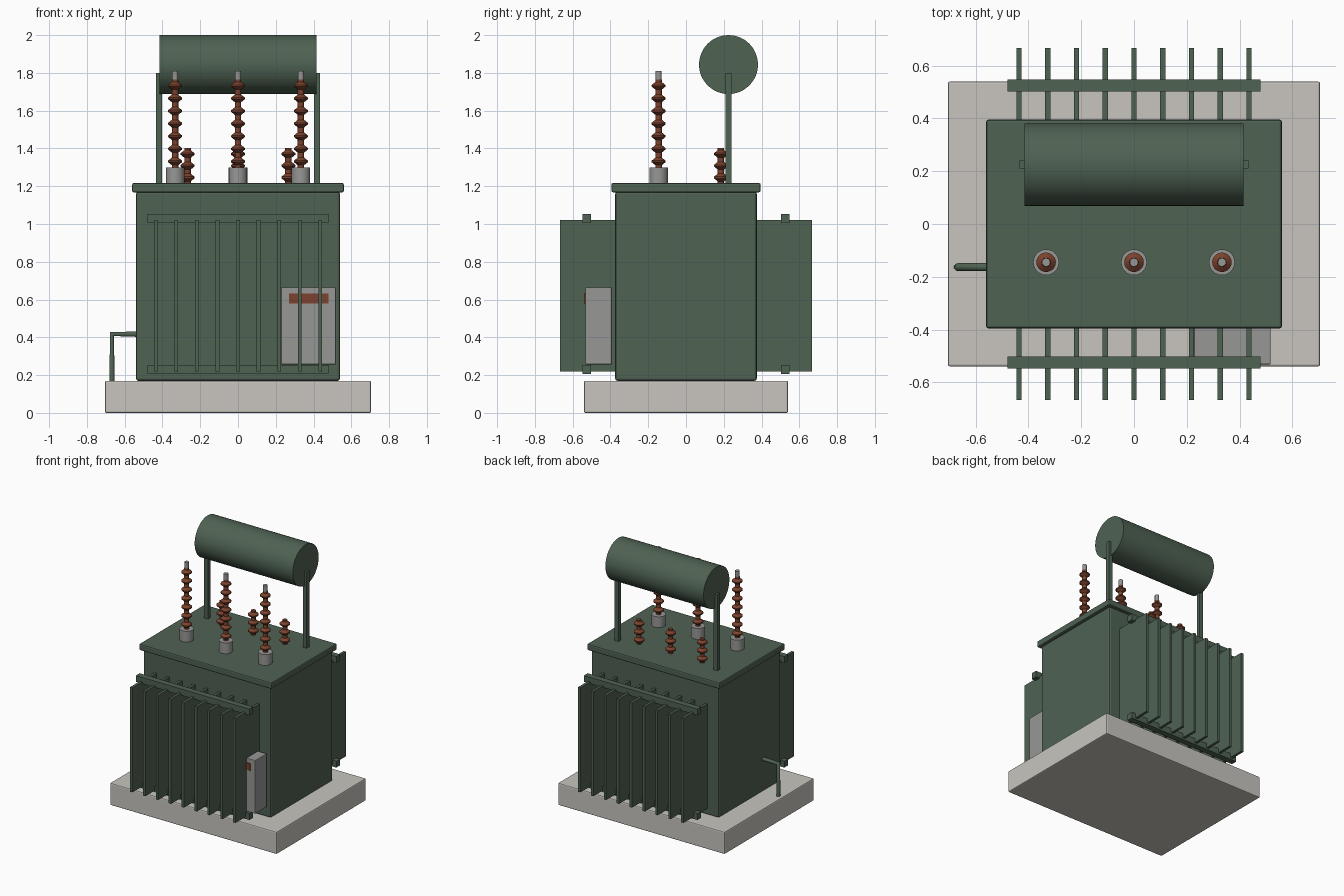
import bpy, bmesh, math
from mathutils import Vector

if "Cube" in bpy.data.objects:
    bpy.data.objects.remove(bpy.data.objects["Cube"], do_unlink=True)


def material(name, rgb):
    m = bpy.data.materials.new(name)
    m.use_nodes = True
    m.diffuse_color = (*rgb, 1)
    bsdf = m.node_tree.nodes["Principled BSDF"]
    bsdf.inputs["Base Color"].default_value = (*rgb, 1)
    bsdf.inputs["Roughness"].default_value = 0.6
    return m


GREEN = material("dark green paint", (0.078, 0.122, 0.086))
CONCRETE = material("pale concrete", (0.58, 0.56, 0.52))
GREY = material("grey metal", (0.31, 0.31, 0.305))
BROWN = material("brown porcelain", (0.2, 0.055, 0.027))


def add(name, bm, mat, smooth=False):
    mesh = bpy.data.meshes.new(name)
    bmesh.ops.recalc_face_normals(bm, faces=bm.faces)
    bm.to_mesh(mesh)
    bm.free()
    obj = bpy.data.objects.new(name, mesh)
    bpy.context.collection.objects.link(obj)
    mesh.materials.append(mat)
    if smooth:
        bpy.ops.object.select_all(action="DESELECT")
        obj.select_set(True)
        bpy.context.view_layer.objects.active = obj
        bpy.ops.object.shade_smooth_by_angle(angle=math.radians(35))
    return obj


def box(name, lo, hi, mat, bevel=0):
    lo, hi = Vector(lo), Vector(hi)
    bm = bmesh.new()
    bmesh.ops.create_cube(bm, size=1)
    bmesh.ops.scale(bm, vec=hi - lo, verts=bm.verts)
    bmesh.ops.translate(bm, vec=(lo + hi) / 2, verts=bm.verts)
    obj = add(name, bm, mat)
    if bevel:
        mod = obj.modifiers.new("rounded edges", "BEVEL")
        mod.width, mod.segments = bevel, 2
    return obj


def lathe(name, profile, place, mat, sides=20, axis="Z"):
    """Spin (radius, height) points about an axis and cap both ends."""
    bm = bmesh.new()
    rings = [[bm.verts.new((r * math.cos(math.tau * i / sides),
                            r * math.sin(math.tau * i / sides), z))
              for i in range(sides)] for r, z in profile]
    for a, b in zip(rings, rings[1:]):
        for i in range(sides):
            j = (i + 1) % sides
            bm.faces.new((a[i], a[j], b[j], b[i]))
    bm.faces.new(rings[0])
    bm.faces.new(rings[-1])
    obj = add(name, bm, mat, True)
    obj.location = place
    if axis == "X":
        obj.rotation_euler.y = math.pi / 2
    return obj


def insulator(name, x, y, z, height, sheds):
    """Stack of double-cone sheds on a thin core."""
    step = height / sheds
    profile = [(0.017, 0)]
    for i in range(sheds):
        mid = (i + 0.5) * step
        profile += [(0.017, mid - 0.02), (0.037, mid - 0.004),
                    (0.037, mid + 0.004), (0.017, mid + 0.02)]
    profile.append((0.017, height))
    lathe(name, profile, (x, y, z), BROWN)


# Plinth, tank and lid
box("concrete_plinth", (-0.705, -0.54, 0), (0.705, 0.54, 0.17), CONCRETE, 0.008)
box("tank", (-0.54, -0.375, 0.17), (0.54, 0.375, 1.17), GREEN, 0.012)
box("tank_lid", (-0.56, -0.395, 1.168), (0.56, 0.395, 1.217), GREEN, 0.008)

# Radiator fins and header pipes, front and back
for side, label in ((-1, "front"), (1, "back")):
    for i in range(9):
        x = (i - 4) * 0.109
        y0, y1 = sorted((side * 0.37, side * 0.667))
        box(f"{label}_fin_{i + 1}", (x - 0.01, y0, 0.22), (x + 0.01, y1, 1.02), GREEN)
    y0, y1 = sorted((side * 0.502, side * 0.548))
    for z, level in ((0.23, "lower"), (1.03, "upper")):
        box(f"{label}_{level}_header", (-0.48, y0, z - 0.024),
            (0.48, y1, z + 0.024), GREEN)

# Oil conservator drum on two posts
lathe("conservator_drum", [(0.156, -0.415), (0.156, 0.415)],
      (0, 0.225, 1.844), GREEN, 48, "X")
for x, label in ((-0.418, "right"), (0.418, "left")):
    box(f"{label}_drum_post", (x - 0.016, 0.21, 1.21), (x + 0.016, 0.241, 1.8), GREEN)

# High voltage bushings in front, low voltage bushings behind
for i, label in ((-1, "right"), (0, "middle"), (1, "left")):
    x, y = i * 0.333, -0.145
    lathe(f"{label}_bushing_collar", [(0.049, 1.21), (0.049, 1.3)], (x, y, 0), GREY, 24)
    insulator(f"{label}_tall_insulator", x, y, 1.298, 0.467, 7)
    lathe(f"{label}_bushing_terminal", [(0.016, 1.76), (0.016, 1.81)], (x, y, 0), GREY, 16)
    insulator(f"{label}_short_insulator", i * 0.267, 0.185, 1.215, 0.187, 3)

# Control cabinet with its label plate
box("control_cabinet", (0.228, -0.532, 0.257), (0.518, -0.392, 0.665), GREY, 0.004)
box("cabinet_plate", (0.27, -0.539, 0.578), (0.48, -0.531, 0.632), BROWN)

# Drain pipe bent down to the plinth
curve = bpy.data.curves.new("drain_pipe", "CURVE")
curve.dimensions = "3D"
curve.bevel_depth = 0.015
curve.bevel_resolution = 3
curve.use_fill_caps = True
spline = curve.splines.new("POLY")
spline.points.add(2)
for point, (x, z) in zip(spline.points, ((-0.535, 0.417), (-0.667, 0.417), (-0.667, 0.165))):
    point.co = (x, -0.163, z, 1)
pipe = bpy.data.objects.new("drain_pipe", curve)
bpy.context.collection.objects.link(pipe)
curve.materials.append(GREEN)
